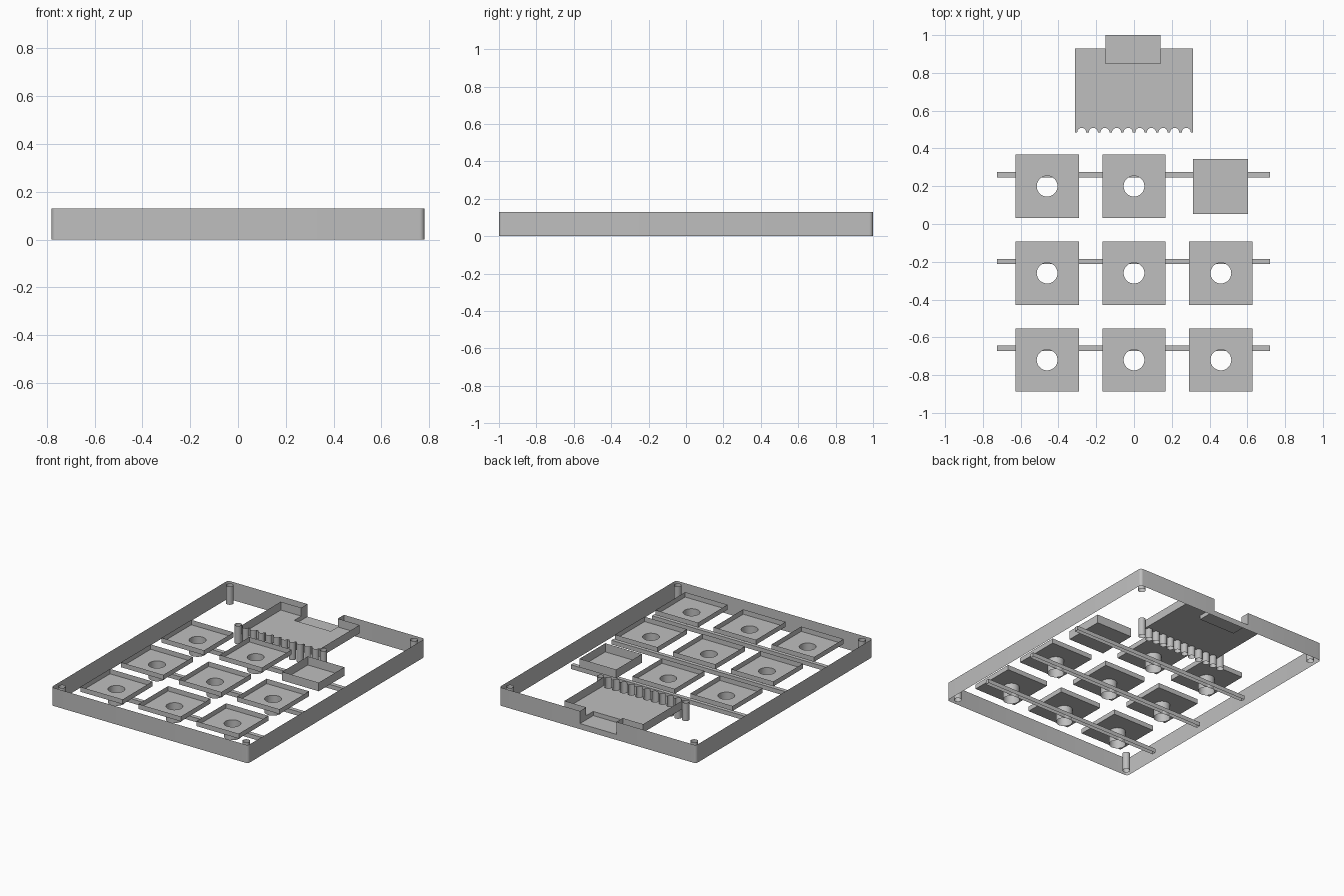
import bpy, bmesh, math
from mathutils import Vector

if "Cube" in bpy.data.objects:
    bpy.data.objects.remove(bpy.data.objects["Cube"])

grey = bpy.data.materials.new("plain grey")
grey.use_nodes = True
colour = (0.52, 0.52, 0.52, 1)
grey.diffuse_color = colour
grey.node_tree.nodes["Principled BSDF"].inputs["Base Color"].default_value = colour

TOP = 0.13
KEY_FLOOR, KNOB_FLOOR = 0.095, 0.068
TRAY_FLOOR, PORT_FLOOR = 0.07, 0.04
ROD_TOP = 0.03
PORT_L, PORT_R = -0.15, 0.14


def arc(cx, cy, r, start, end, steps):
    """Points along an arc, angles in degrees."""
    angles = [math.radians(start + (end - start) * i / steps) for i in range(steps + 1)]
    return [(cx + r * math.cos(a), cy + r * math.sin(a)) for a in angles]


def circle(cx, cy, r, steps=32):
    return arc(cx, cy, r, 0, 360, steps)[:-1]


def rect(x0, x1, y0, y1):
    return [(x0, y0), (x1, y0), (x1, y1), (x0, y1)]


def wall(bm, path, z0, z1, closed=True):
    """Upright sheet following a path."""
    low = [bm.verts.new((x, y, z0)) for x, y in path]
    high = [bm.verts.new((x, y, z1)) for x, y in path]
    n = len(path)
    for i in range(n if closed else n - 1):
        j = (i + 1) % n
        bm.faces.new((low[i], low[j], high[j], high[i]))


def floor(bm, loops, z):
    """Flat sheet bounded by the first loop, pierced by the others."""
    edges = []
    for loop in loops:
        vs = [bm.verts.new((x, y, z)) for x, y in loop]
        edges += [bm.edges.new((vs[i - 1], vs[i])) for i in range(len(vs))]
    bmesh.ops.triangle_fill(bm, edges=edges, use_beauty=True, normal=Vector((0, 0, 1)))


def finish(bm, name):
    bmesh.ops.remove_doubles(bm, verts=bm.verts, dist=0.0001)
    mesh = bpy.data.meshes.new(name)
    bm.to_mesh(mesh)
    bm.free()
    mesh.materials.append(grey)
    ob = bpy.data.objects.new(name, mesh)
    bpy.context.collection.objects.link(ob)
    bpy.ops.object.select_all(action='DESELECT')
    ob.select_set(True)
    bpy.context.view_layer.objects.active = ob
    bpy.ops.object.shade_smooth_by_angle(angle=math.radians(35))
    return ob


# Outer frame with rounded corners and a port notch in the back
W, D, R = 0.78, 1.0, 0.02
bm = bmesh.new()
path = [(PORT_L, D)]
for sx, sy, a in ((-1, 1, 90), (-1, -1, 180), (1, -1, 270), (1, 1, 360)):
    path += arc(sx * (W - R), sy * (D - R), R, a, a + 90, 6)
path.append((PORT_R, D))
wall(bm, path, 0, TOP, closed=False)
wall(bm, [(PORT_R, D), (PORT_L, D)], 0, PORT_FLOOR, closed=False)
finish(bm, "outer_frame")

# Corner screw tubes
bm = bmesh.new()
for sx in (-1, 1):
    for sy in (-1, 1):
        wall(bm, circle(sx * 0.73, sy * 0.95, 0.025), 0, TOP)
finish(bm, "corner_tubes")

# Key sockets: shallow square pocket with a tube through the floor
for row, y in enumerate((0.2, -0.26, -0.72)):
    for col, x in enumerate((-0.46, 0, 0.46)):
        if (row, col) == (0, 2):
            continue
        bm = bmesh.new()
        square = rect(x - 0.168, x + 0.168, y - 0.168, y + 0.168)
        hole = circle(x, y, 0.055)
        floor(bm, [square, hole], KEY_FLOOR)
        wall(bm, square, KEY_FLOOR, TOP)
        wall(bm, hole, 0, KEY_FLOOR)
        finish(bm, f"key_socket_{row}_{col}")

# Deeper pocket for the knob
bm = bmesh.new()
square = rect(0.313, 0.603, 0.053, 0.343)
floor(bm, [square], KNOB_FLOOR)
wall(bm, square, KNOB_FLOOR, TOP)
finish(bm, "knob_pocket")

# Wire channels under each row
for i, y in enumerate((0.261, -0.199, -0.659)):
    bm = bmesh.new()
    strip = rect(-0.725, 0.72, y - 0.014, y + 0.015)
    floor(bm, [strip], ROD_TOP)
    wall(bm, strip, 0, ROD_TOP)
    finish(bm, f"wire_channel_{i}")

# Circuit board tray with a scalloped front edge
X, FRONT, BACK, INNER = 0.312, 0.485, 0.93, 0.85
PIN_R, PITCH = 0.024, 0.0615
pins = [(i - 5.5) * PITCH for i in range(12)]
bites, bulges = [], []
for x in pins[1:-1]:
    bites += arc(x, FRONT, PIN_R, 180, 0, 12)
    bulges += arc(x, FRONT, PIN_R, 180, 360, 12)
bm = bmesh.new()
back_edge = [(X, FRONT), (X, BACK), (PORT_R, BACK), (PORT_R, INNER),
             (PORT_L, INNER), (PORT_L, BACK), (-X, BACK), (-X, FRONT)]
floor(bm, [bites + back_edge], TRAY_FLOOR)
sides = [(PORT_L, BACK), (-X, BACK), (-X, FRONT)] + bulges
sides += [(X, FRONT), (X, BACK), (PORT_R, BACK)]
wall(bm, sides, TRAY_FLOOR, TOP, closed=False)
finish(bm, "board_tray")

# Port channel, a step lower than the tray
bm = bmesh.new()
floor(bm, [rect(PORT_L, PORT_R, INNER, D)], PORT_FLOOR)
wall(bm, [(PORT_L, BACK), (PORT_L, INNER), (PORT_R, INNER), (PORT_R, BACK)],
     PORT_FLOOR, TRAY_FLOOR, closed=False)
for x in (PORT_L, PORT_R):
    wall(bm, [(x, BACK), (x, D)], PORT_FLOOR, TOP, closed=False)
finish(bm, "port_channel")

# Row of pin tubes, the two end ones standing outside the tray
bm = bmesh.new()
for i, x in enumerate(pins):
    wall(bm, circle(x, FRONT, PIN_R, 24), 0, TOP if i in (0, 11) else TRAY_FLOOR)
finish(bm, "pin_tubes")
